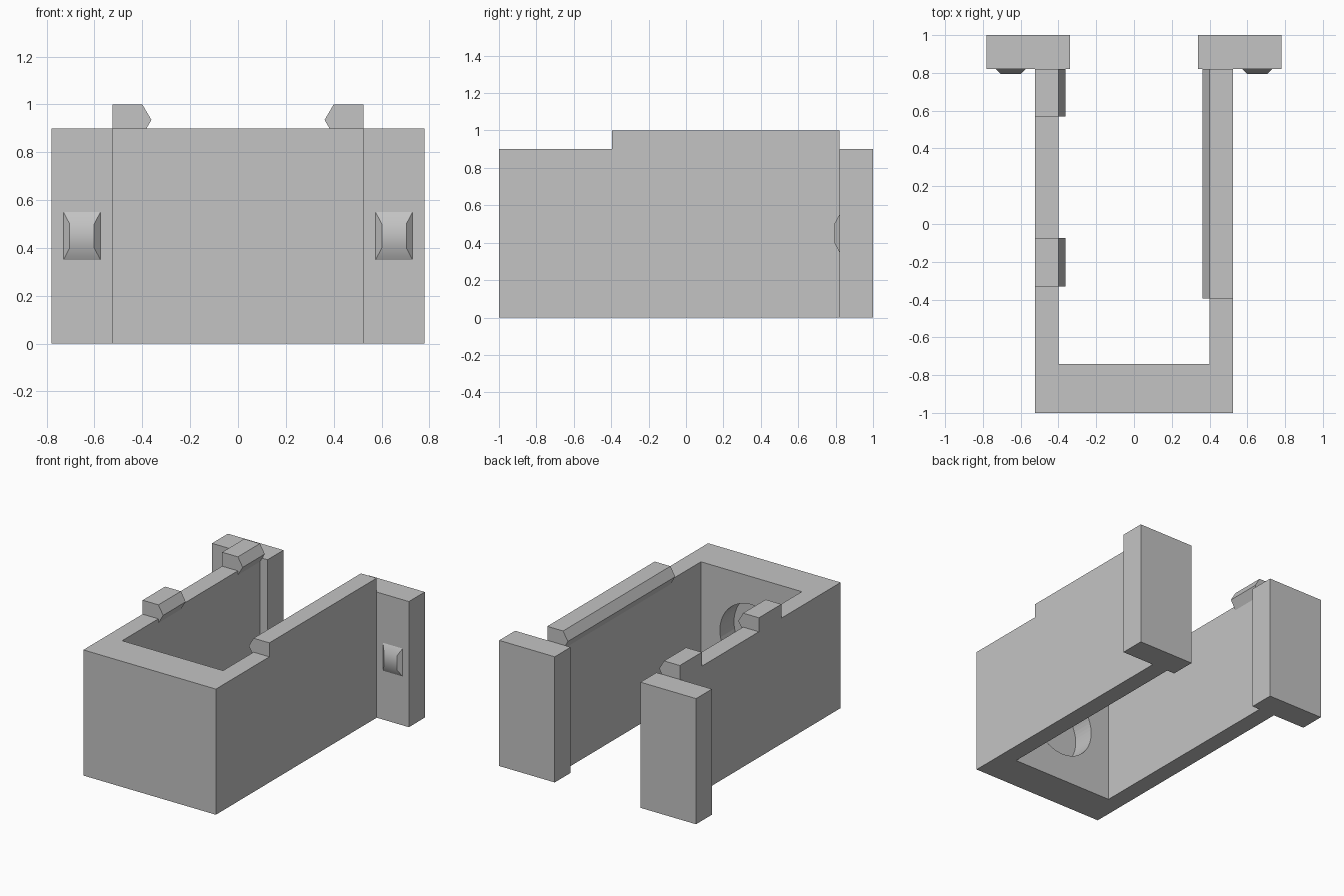
import bpy
import bmesh
from math import radians
from mathutils import Vector, Matrix

default = bpy.data.objects.get("Cube")
if default:
    bpy.data.objects.remove(default, do_unlink=True)

# Single plastic colour
grey = bpy.data.materials.new("plain grey")
grey.use_nodes = True
colour = (0.55, 0.55, 0.55, 1)
grey.diffuse_color = colour
grey.node_tree.nodes["Principled BSDF"].inputs["Base Color"].default_value = colour


def finish(name, bm):
    bmesh.ops.recalc_face_normals(bm, faces=bm.faces)
    mesh = bpy.data.meshes.new(name)
    bm.to_mesh(mesh)
    bm.free()
    mesh.materials.append(grey)
    obj = bpy.data.objects.new(name, mesh)
    bpy.context.collection.objects.link(obj)
    return obj


def prism(name, points, sweep, end_scale=(1, 1, 1)):
    """Extrude a closed outline along sweep, optionally tapering its far end."""
    bm = bmesh.new()
    face = bm.faces.new([bm.verts.new(p) for p in points])
    result = bmesh.ops.extrude_face_region(bm, geom=[face], use_keep_orig=True)
    verts = [g for g in result["geom"] if isinstance(g, bmesh.types.BMVert)]
    centre = sum((v.co for v in verts), Vector()) / len(verts)
    bmesh.ops.scale(bm, vec=end_scale, verts=verts, space=Matrix.Translation(-centre))
    bmesh.ops.translate(bm, vec=sweep, verts=verts)
    return finish(name, bm)


def smooth(obj):
    bpy.ops.object.select_all(action="DESELECT")
    obj.select_set(True)
    bpy.context.view_layer.objects.active = obj
    bpy.ops.object.shade_smooth_by_angle(angle=radians(30))


HEIGHT = 0.9
OUTER, INNER = 0.525, 0.4
BACK, FLOOR = 0.82, -0.74

# U-shaped body
half = [(INNER, FLOOR), (INNER, BACK), (OUTER, BACK), (OUTER, -1)]
outline = half + [(-x, y) for x, y in reversed(half)]
body = prism("body", [(x, y, 0) for x, y in outline], (0, 0, HEIGHT))

# Round blind recess in the inner face of the front wall
bm = bmesh.new()
bmesh.ops.create_cone(
    bm, cap_ends=True, segments=64, radius1=0.25, radius2=0.25, depth=0.32,
    matrix=Matrix.Translation((0, FLOOR, HEIGHT / 2)) @ Matrix.Rotation(radians(90), 4, "X"))
cutter = finish("recess_cutter", bm)
cutter.hide_render = True
cut = body.modifiers.new("recess", "BOOLEAN")
cut.operation = "DIFFERENCE"
cut.solver = "EXACT"
cut.object = cutter
smooth(body)
bpy.ops.object.modifier_apply(modifier=cut.name)
bpy.data.objects.remove(cutter, do_unlink=True)

# Retaining lips: one long on the left, two short on the right
lip_spans = {"left": [(-0.395, BACK)], "right": [(-0.33, -0.075), (0.57, BACK)]}
lip_profile = [(OUTER, HEIGHT), (OUTER, 1), (INNER, 1),
               (0.362, 0.935), (INNER, 0.87), (INNER, HEIGHT)]

for side, sign in (("left", 1), ("right", -1)):
    # Rear flange
    corners = [(0.34, BACK), (0.78, BACK), (0.78, 1), (0.34, 1)]
    prism(side + "_flange", [(sign * x, y, 0) for x, y in corners], (0, 0, HEIGHT))

    # Locating bump on the flange's forward face
    base = [(0.575, 0.35), (0.73, 0.35), (0.73, 0.55), (0.575, 0.55)]
    bump = prism(side + "_bump", [(sign * x, BACK, z) for x, z in base],
                 (0, -0.027, 0), end_scale=(0.66, 1, 0.5))
    smooth(bump)

    for i, (start, end) in enumerate(lip_spans[side], 1):
        prism(f"{side}_lip_{i}", [(sign * x, start, z) for x, z in lip_profile],
              (0, end - start, 0))
